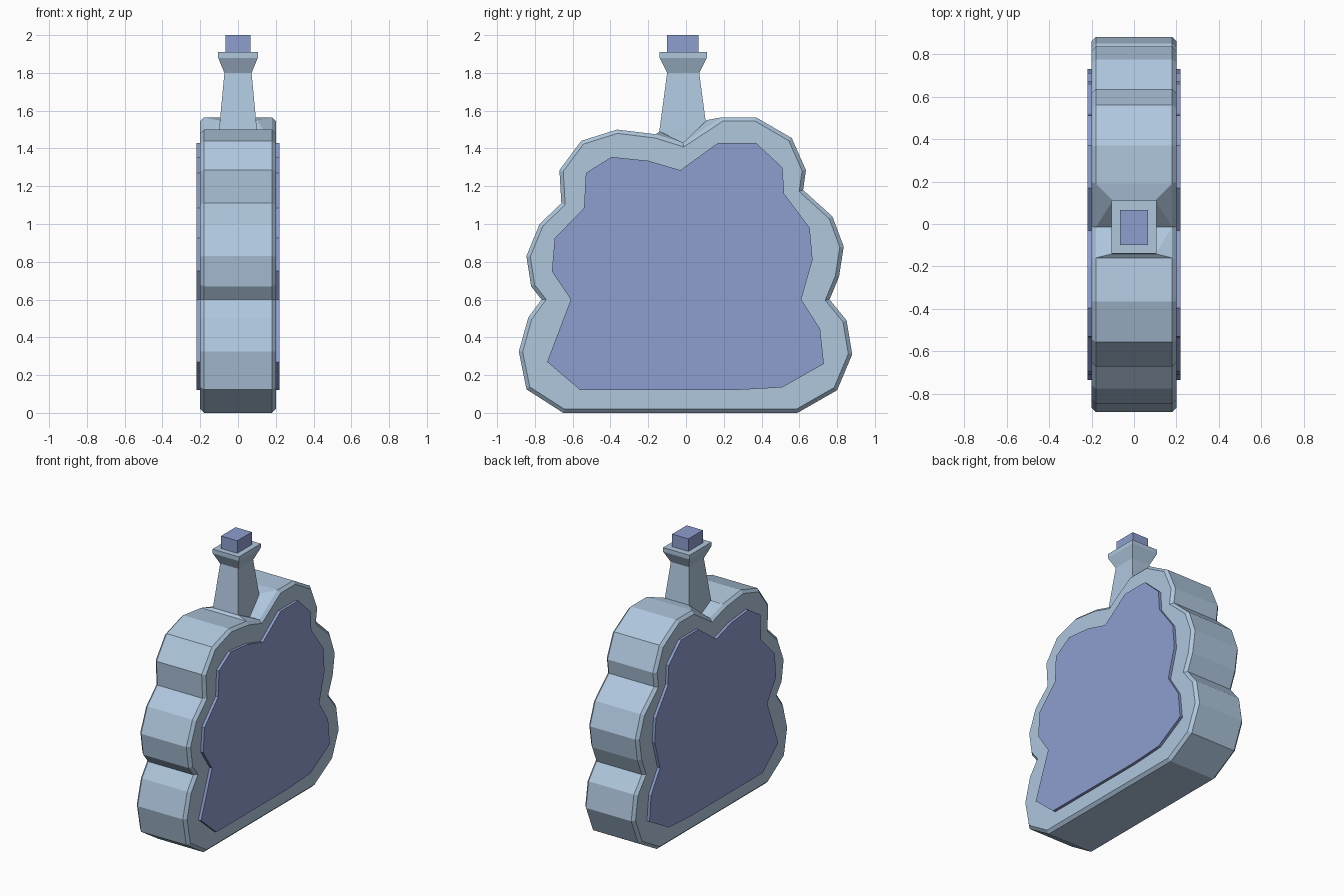
import bpy
import bmesh

default_cube = bpy.data.objects.get("Cube")
if default_cube:
    bpy.data.objects.remove(default_cube, do_unlink=True)


def make_material(name, color):
    material = bpy.data.materials.new(name)
    material.use_nodes = True
    material.diffuse_color = color
    for node in material.node_tree.nodes:
        if node.type == "BSDF_PRINCIPLED":
            node.inputs["Base Color"].default_value = color
    return material


glass = make_material("pale blue glass", (.43, .57, .73, 1))
violet = make_material("muted violet blue", (.27, .34, .62, 1))


def finish(bm, name, material):
    bmesh.ops.recalc_face_normals(bm, faces=bm.faces)
    mesh = bpy.data.meshes.new(name)
    bm.to_mesh(mesh)
    bm.free()
    mesh.materials.append(material)
    obj = bpy.data.objects.new(name, mesh)
    bpy.context.collection.objects.link(obj)
    return obj


def slab(name, outline, x_min, x_max, material, chamfer=0):
    """Extrude a (y, z) outline along x, optionally chamfering both caps."""
    bm = bmesh.new()
    rings = [[bm.verts.new((x, y, z)) for y, z in outline]
             for x in (x_min + chamfer, x_max - chamfer)]
    caps = [bm.faces.new(ring) for ring in rings]
    count = len(outline)
    for i in range(count):
        j = (i + 1) % count
        bm.faces.new((rings[0][i], rings[0][j], rings[1][j], rings[1][i]))
    bmesh.ops.recalc_face_normals(bm, faces=bm.faces)
    if chamfer:
        bmesh.ops.inset_region(bm, faces=caps, thickness=chamfer,
                               depth=chamfer, use_even_offset=True)
    return finish(bm, name, material)


def square_tower(name, levels, material):
    """Stack rectangular rings given as (z, half width, y front, y back)."""
    bm = bmesh.new()
    rings = []
    for z, w, front, back in levels:
        corners = ((-w, front), (w, front), (w, back), (-w, back))
        rings.append([bm.verts.new((x, y, z)) for x, y in corners])
    for low, high in zip(rings, rings[1:]):
        for i in range(len(low)):
            j = (i + 1) % len(low)
            bm.faces.new((low[i], low[j], high[j], high[i]))
    bm.faces.new(rings[0])
    bm.faces.new(rings[-1])
    return finish(bm, name, material)


def mirrored_hull(name, points, material):
    """Convex wedge from points repeated on both sides of x."""
    bm = bmesh.new()
    for x, y, z in points:
        for side in (-x, x):
            bm.verts.new((side, y, z))
    bmesh.ops.convex_hull(bm, input=bm.verts)
    return finish(bm, name, material)


# Lobed bottle body
body_outline = [
    (-.65, 0), (.59, 0), (.8, .12), (.88, .31), (.85, .49), (.76, .6),
    (.81, .72), (.835, .88), (.775, 1.04), (.62, 1.18), (.635, 1.285),
    (.56, 1.455), (.37, 1.565), (.19, 1.565), (-.015, 1.43), (-.16, 1.475),
    (-.365, 1.5), (-.555, 1.44), (-.67, 1.285), (-.66, 1.11), (-.775, 1),
    (-.845, .83), (-.82, .67), (-.765, .6), (-.835, .505), (-.885, .325),
    (-.845, .125)]
slab("bottle_body", body_outline, -.2, .2, glass, chamfer=.02)

# Raised panels on both broad sides
panel_outline = [
    (-.56, .12), (.25, .12), (.51, .135), (.73, .26), (.71, .445), (.61, .6),
    (.67, .81), (.655, .98), (.52, 1.16), (.51, 1.3), (.37, 1.43),
    (.17, 1.43), (-.03, 1.285), (-.2, 1.335), (-.395, 1.355), (-.53, 1.27),
    (-.54, 1.085), (-.695, .925), (-.71, .75), (-.61, .6), (-.735, .27)]
slab("left_panel", panel_outline, .18, .22, violet)
slab("right_panel", panel_outline, -.22, -.18, violet)

# Neck with flared lip, and the stopper
square_tower("neck", [
    (1.4, .105, -.15, .12), (1.5, .1, -.14, .11), (1.8, .072, -.1, .07),
    (1.88, .105, -.14, .11), (1.91, .105, -.14, .11)], glass)
square_tower("stopper", [
    (1.89, .065, -.1, .065), (2, .065, -.1, .065)], violet)

# Sloped shoulders joining neck and body
mirrored_hull("back_shoulder", [
    (.18, .19, 1.565), (.18, -.015, 1.43), (.1, .11, 1.55)], glass)
mirrored_hull("front_shoulder", [
    (.18, -.16, 1.475), (.18, -.015, 1.43), (.1, -.14, 1.49)], glass)
